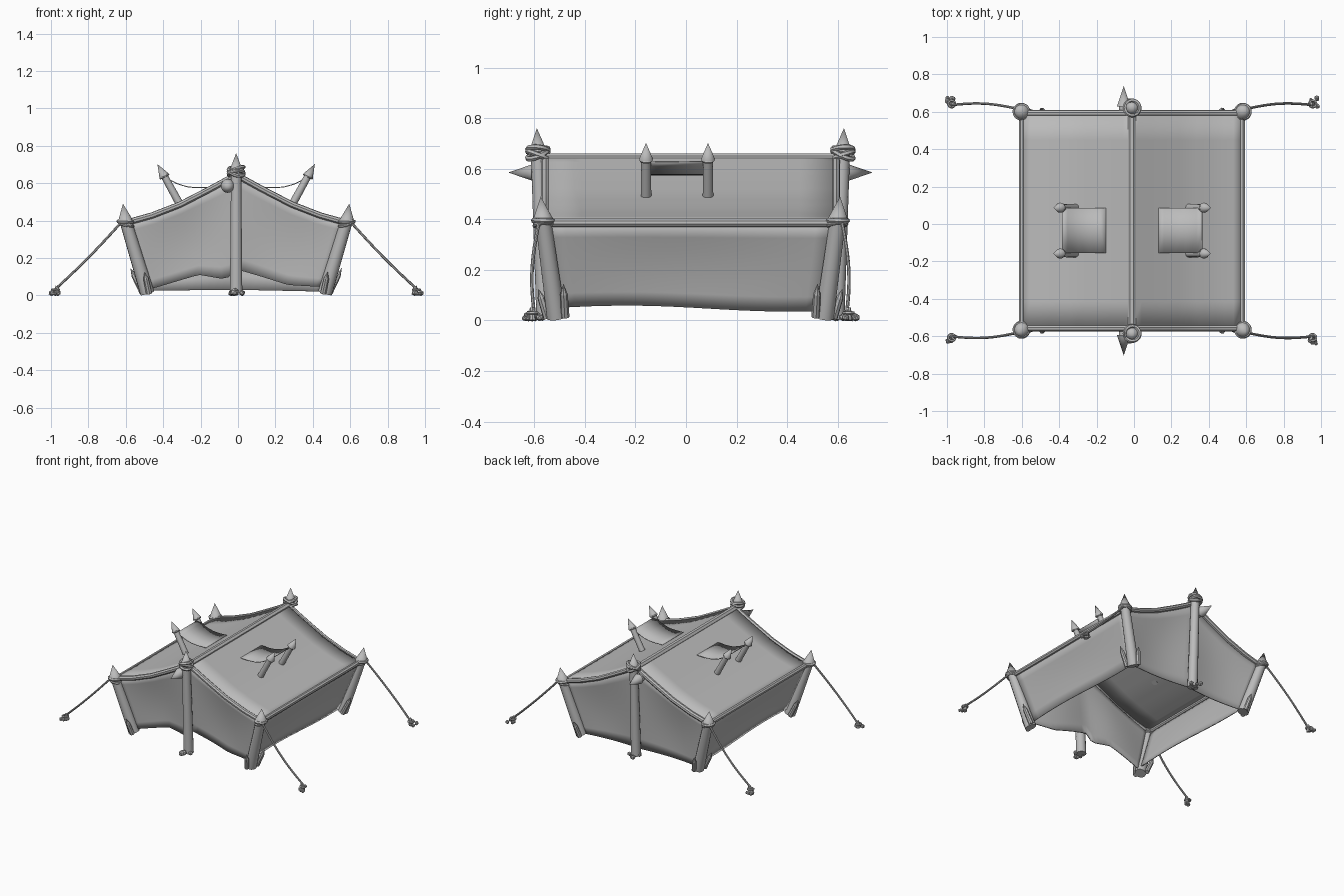
import bpy, bmesh, math, random
from mathutils import Vector, Matrix

random.seed(4)
if "Cube" in bpy.data.objects:
    bpy.data.objects.remove(bpy.data.objects["Cube"])

grey = bpy.data.materials.new("canvas grey")
grey.use_nodes = True
grey.diffuse_color = (0.5, 0.5, 0.5, 1)
bsdf = next(n for n in grey.node_tree.nodes if n.type == "BSDF_PRINCIPLED")
bsdf.inputs["Base Color"].default_value = (0.5, 0.5, 0.5, 1)

CX, CY = -0.01, 0.0175      # centre of the pole layout
HX, HY = 0.595, 0.5875      # half spacing of the corner poles
made = []


def finish(name, bm):
    bmesh.ops.recalc_face_normals(bm, faces=bm.faces)
    mesh = bpy.data.meshes.new(name)
    bm.to_mesh(mesh)
    bm.free()
    mesh.materials.append(grey)
    obj = bpy.data.objects.new(name, mesh)
    bpy.context.collection.objects.link(obj)
    made.append(obj)
    return obj


def add_cone(bm, a, b, r1, r2, sides=14):
    a, b = Vector(a), Vector(b)
    d = b - a
    mat = Matrix.Translation((a + b) / 2) @ d.to_track_quat("Z", "Y").to_matrix().to_4x4()
    bmesh.ops.create_cone(bm, cap_ends=True, segments=sides, radius1=r1, radius2=r2,
                          depth=d.length, matrix=mat)


def add_tube(bm, points, r, closed=False, sides=8):
    pts = [Vector(p) for p in points]
    n = len(pts)
    rings = []
    for i, p in enumerate(pts):
        if closed:
            d = pts[(i + 1) % n] - pts[i - 1]
        else:
            d = pts[min(i + 1, n - 1)] - pts[max(i - 1, 0)]
        q = d.to_track_quat("Z", "Y")
        u = Vector((0.3, 0.2, 1)).cross(d).normalized()
        v = d.normalized().cross(u)
        angles = [math.tau * k / sides for k in range(sides)]
        rings.append([bm.verts.new(p + r * (u * math.cos(t) + v * math.sin(t))) for t in angles])
    for i in range(n if closed else n - 1):
        a, b = rings[i], rings[(i + 1) % n]
        for k in range(sides):
            bm.faces.new((a[k], a[(k + 1) % sides], b[(k + 1) % sides], b[k]))
    if not closed:
        bm.faces.new(rings[0])
        bm.faces.new(rings[-1])


def add_loop(bm, centre, radius, r, tilt=(0, 0)):
    c = Vector(centre)
    pts = []
    for k in range(20):
        x, y = radius * math.cos(math.tau * k / 20), radius * math.sin(math.tau * k / 20)
        pts.append(c + Vector((x, y, tilt[0] * x + tilt[1] * y)))
    add_tube(bm, pts, r, True, 6)


def add_stones(bm, x, y, spread, count, size):
    for _ in range(count):
        s = size * random.uniform(0.5, 1)
        pos = (x + random.uniform(-spread, spread), y + random.uniform(-spread, spread), s * 0.8)
        bmesh.ops.create_icosphere(bm, subdivisions=1, radius=s, matrix=Matrix.Translation(pos))


def cloth(name, func, nu, nv, thick=0.008):
    bm = bmesh.new()
    grid = [[bm.verts.new(func(i / nu, j / nv)) for j in range(nv + 1)] for i in range(nu + 1)]
    for i in range(nu):
        for j in range(nv):
            bm.faces.new((grid[i][j], grid[i + 1][j], grid[i + 1][j + 1], grid[i][j + 1]))
    obj = finish(name, bm)
    mod = obj.modifiers.new("thickness", "SOLIDIFY")
    mod.thickness, mod.offset = thick, 0
    return obj


def interp(table, x):
    for (x0, z0), (x1, z1) in zip(table, table[1:]):
        if x <= x1:
            return z0 + (z1 - z0) * (x - x0) / (x1 - x0)
    return table[-1][1]


# Sagging roof
ROOF = [(0, 0.65), (0.08, 0.605), (0.16, 0.562), (0.3, 0.49), (0.45, 0.432), (0.6, 0.39)]


def roof_z(x):
    return interp(ROOF, abs(x))


def roof_point(u, v):
    x = (2 * u - 1) * 0.59
    return (x + CX, CY + (2 * v - 1) * 0.575, roof_z(x))


cloth("roof_cloth", roof_point, 24, 8)

# Rolled hems round the roof
bm = bmesh.new()
for s in (-1, 1):
    add_tube(bm, [(CX + x * 0.05, CY + s * 0.575, roof_z(x * 0.05) - 0.005)
                  for x in range(-12, 13)], 0.017)
    add_tube(bm, [(CX + s * 0.588, CY + t * 0.57, 0.386) for t in (-1, 0, 1)], 0.017)
add_tube(bm, [(CX, CY + t * 0.57, 0.638) for t in (-1, 0, 1)], 0.024)
finish("roof_hems", bm)

# Side walls lean in toward the ground
for s, side in ((-1, "right"), (1, "left")):
    def side_point(u, v):
        low = 0.048 + 0.012 * math.sin(u * 5 + 0.3)
        inset = 0.05 * (1 - v)
        y = CY + (2 * u - 1) * (0.57 - inset)
        bow = 0.012 * math.sin(math.pi * u) * math.sin(math.pi * v)
        return (CX + s * (0.465 + 0.123 * v - bow), y, low + (0.385 - low) * v)
    cloth(side + "_wall", side_point, 16, 6)

# End walls with uneven lower edges
FRONT_HEM = [(-0.47, 0.03), (-0.2, 0.11), (-0.05, 0.085), (0, 0.14), (0.12, 0.105),
             (0.28, 0.055), (0.47, 0.045)]
BACK_HEM = [(-0.47, 0.025), (0, 0.03), (0.47, 0.02)]
for s, hem, end in ((-1, FRONT_HEM, "front"), (1, BACK_HEM, "back")):
    def end_point(u, v):
        t = 2 * u - 1
        x = t * (0.465 + 0.12 * v)
        low = interp(hem, t * 0.465)
        top = roof_z(t * 0.585) - 0.005
        bow = 0.025 * abs(math.sin(math.pi * t)) * math.sin(math.pi * (0.2 + 0.7 * v))
        return (CX + x, CY + s * (0.525 + 0.05 * v - bow), low + (top - low) * v)
    cloth(end + "_wall", end_point, 24, 8)

# Corner poles with caps, bindings, stakes, guy ropes and stones
for sx, side in ((-1, "right"), (1, "left")):
    for sy, end in ((-1, "front"), (1, "back")):
        def at(x, y, z):
            return (CX + sx * x, CY + sy * y, z)
        tag = end + "_" + side
        bm = bmesh.new()
        add_cone(bm, at(0.475, 0.53, 0.012), at(0.592, 0.583, 0.4), 0.038, 0.032)
        add_cone(bm, at(0.592, 0.583, 0.395), at(0.605, 0.592, 0.49), 0.042, 0.0)
        add_loop(bm, at(0.592, 0.583, 0.395), 0.037, 0.011)
        add_loop(bm, at(0.588, 0.581, 0.378), 0.036, 0.008, (0.2 * sx, 0.1))
        finish(tag + "_corner_pole", bm)

        bm = bmesh.new()
        for low, high in (((0.5, 0.495, 0.015), (0.545, 0.5, 0.105)),
                          ((0.465, 0.565, 0.01), (0.482, 0.59, 0.09))):
            add_cone(bm, at(*low), at(*high), 0.017, 0.015, 8)
            tip = Vector(high) + (Vector(high) - Vector(low)) * 0.45
            add_cone(bm, at(*high), at(*tip), 0.015, 0.0, 8)
        finish(tag + "_stakes", bm)

        bm = bmesh.new()
        rope = []
        for k in range(13):
            t = k / 12
            wave = 0.018 * math.sin(math.pi * t)
            rope.append(at(0.61 + 0.36 * t, 0.598 + 0.02 * t + wave,
                           0.395 - 0.365 * t - 0.6 * wave))
        add_tube(bm, rope, 0.007)
        finish(tag + "_guy_rope", bm)

        bm = bmesh.new()
        ex, ey, _ = at(0.965, 0.625, 0)
        add_cone(bm, (ex, ey, 0), (ex - sx * 0.01, ey, 0.05), 0.014, 0.01, 8)
        add_loop(bm, (ex, ey, 0.03), 0.018, 0.007)
        add_stones(bm, ex + sx * 0.003, ey + sy * 0.01, 0.024, 7, 0.017)
        finish(tag + "_peg_stones", bm)

# Tall centre poles with lashings and a horizontal spike
for s, end in ((-1, "front"), (1, "back")):
    bm = bmesh.new()
    y = CY + s * 0.603
    add_cone(bm, (CX, CY + s * 0.575, 0.005), (CX, y, 0.67), 0.034, 0.028)
    add_cone(bm, (CX, y, 0.668), (CX, y + s * 0.004, 0.76), 0.036, 0.0)
    finish(end + "_centre_pole", bm)

    bm = bmesh.new()
    for z, tx, ty in ((0.672, 0.35, 0.1), (0.66, -0.3, -0.45), (0.652, 0.1, 0.4)):
        add_loop(bm, (CX, y, z), 0.04, 0.011, (tx, s * ty))
    finish(end + "_lashing", bm)

    bm = bmesh.new()
    add_cone(bm, (-0.055, CY + s * 0.56, 0.585), (-0.055, CY + s * 0.62, 0.585), 0.027, 0.027)
    add_cone(bm, (-0.055, CY + s * 0.612, 0.585), (-0.055, CY + s * 0.72, 0.585), 0.037, 0.0)
    finish(end + "_spike", bm)

    bm = bmesh.new()
    add_stones(bm, CX, CY + s * 0.605, 0.035, 7, 0.022)
    finish(end + "_pole_stones", bm)

# Roof vents: two short poles holding a drooping flap on each slope
FLAP = [(0.14, 0.578), (0.2, 0.576), (0.25, 0.578), (0.31, 0.594), (0.375, 0.628)]
for s, side in ((-1, "right"), (1, "left")):
    bm = bmesh.new()
    for y in (-0.158, 0.087):
        add_cone(bm, (CX + s * 0.3, y, 0.485), (CX + s * 0.388, y, 0.645), 0.021, 0.019, 12)
        add_cone(bm, (CX + s * 0.386, y, 0.64), (CX + s * 0.421, y, 0.702), 0.027, 0.0, 12)
        add_loop(bm, (CX + s * 0.384, y, 0.636), 0.021, 0.006, (-0.5 * s, 0))
    finish(side + "_vent_poles", bm)

    def flap_point(u, v):
        x = 0.14 + 0.235 * u
        return (CX + s * x, -0.155 + 0.24 * v, interp(FLAP, x))
    cloth(side + "_vent_flap", flap_point, 8, 2, 0.005)

# Smooth shading with sharp edges kept
bpy.ops.object.select_all(action="DESELECT")
for obj in made:
    obj.select_set(True)
bpy.context.view_layer.objects.active = made[0]
bpy.ops.object.shade_smooth_by_angle(angle=math.radians(35))
